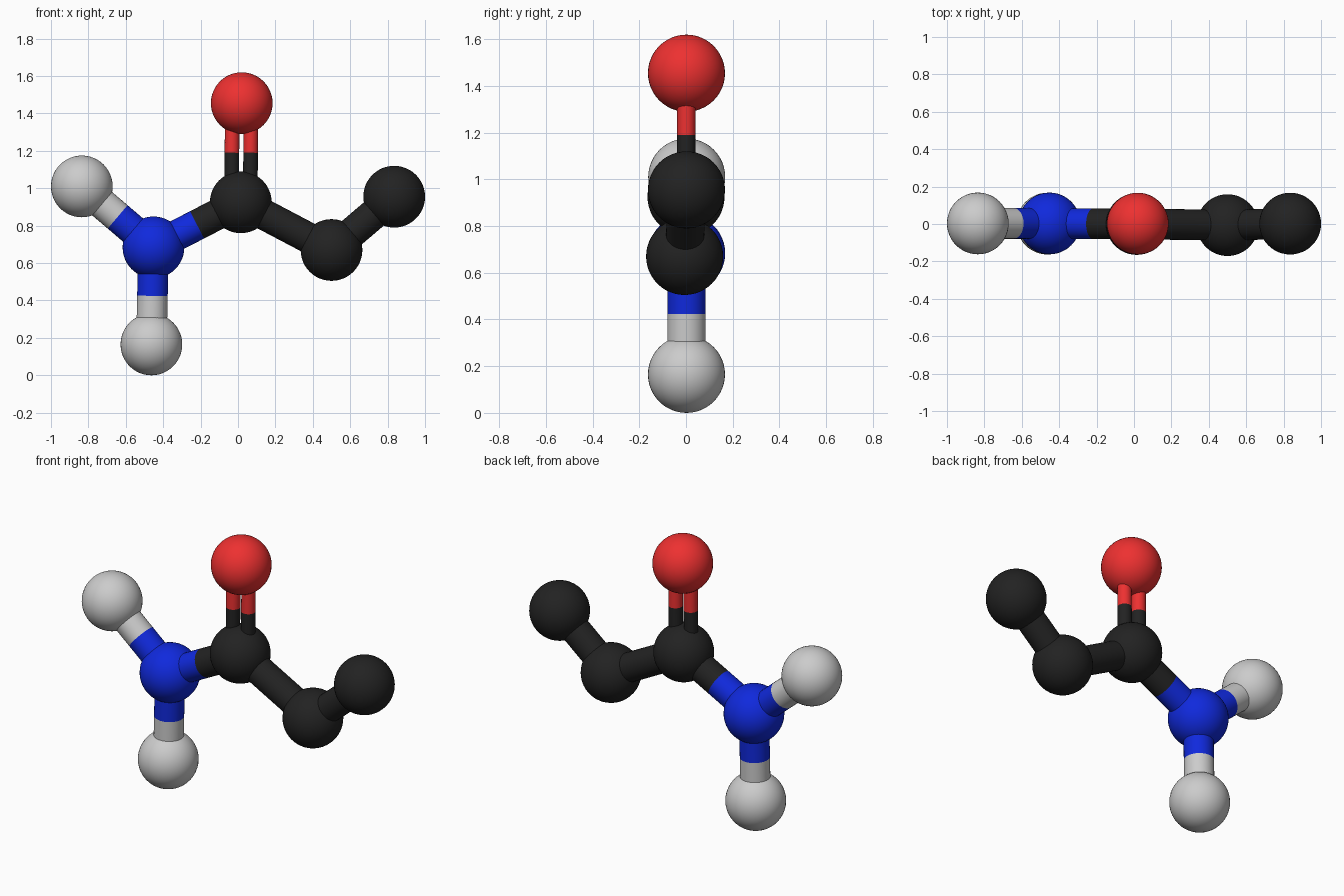
import bpy
from mathutils import Vector

if "Cube" in bpy.data.objects:
    bpy.data.objects.remove(bpy.data.objects["Cube"])

ATOM_R, BOND_R, THIN_R = 0.165, 0.082, 0.039


def material(name, rgb):
    m = bpy.data.materials.new(name)
    m.diffuse_color = (*rgb, 1)
    m.use_nodes = True
    m.node_tree.nodes["Principled BSDF"].inputs["Base Color"].default_value = m.diffuse_color
    return m


MATS = {
    "carbon": material("carbon_black", (0.016, 0.016, 0.016)),
    "oxygen": material("oxygen_red", (0.85, 0.03, 0.03)),
    "nitrogen": material("nitrogen_blue", (0.005, 0.022, 0.72)),
    "hydrogen": None,
}

# atom name: (element, centre)
ATOMS = {
    "oxygen": ("oxygen", Vector((0.02, 0.002, 1.455))),
    "carbonyl_carbon": ("carbon", Vector((0.015, 0.0, 0.925))),
    "nitrogen": ("nitrogen", Vector((-0.452, 0.003, 0.684))),
    "upper_hydrogen": ("hydrogen", Vector((-0.835, 0.003, 1.01))),
    "lower_hydrogen": ("hydrogen", Vector((-0.463, 0.002, 0.165))),
    "middle_carbon": ("carbon", Vector((0.5, -0.006, 0.67))),
    "end_carbon": ("carbon", Vector((0.835, 0.002, 0.955))),
}


def finish(name, element):
    ob = bpy.context.object
    ob.name = name
    bpy.ops.object.shade_smooth_by_angle()
    if MATS[element]:
        ob.data.materials.append(MATS[element])


def rod(name, element, a, b, radius):
    d = b - a
    bpy.ops.mesh.primitive_cylinder_add(
        vertices=32, radius=radius, depth=d.length, location=(a + b) / 2,
        rotation=d.to_track_quat('Z', 'Y').to_euler())
    finish(name, element)


def bond(first, second, radius=BOND_R, shift=0.0, tag=""):
    # each half of a bond takes the colour of its own atom
    off = Vector((shift, 0, 0))
    a, b = ATOMS[first][1] + off, ATOMS[second][1] + off
    mid = (a + b) / 2
    for atom, p in ((first, a), (second, b)):
        rod(f"bond_{first}_to_{second}{tag}_{ATOMS[atom][0]}_half",
            ATOMS[atom][0], p, mid, radius)


# atoms
for name, (element, centre) in ATOMS.items():
    bpy.ops.mesh.primitive_uv_sphere_add(
        segments=48, ring_count=24, radius=ATOM_R, location=centre)
    finish(name + "_atom", element)

# single bonds
for pair in (("carbonyl_carbon", "nitrogen"),
             ("nitrogen", "upper_hydrogen"),
             ("nitrogen", "lower_hydrogen"),
             ("carbonyl_carbon", "middle_carbon"),
             ("middle_carbon", "end_carbon")):
    bond(*pair)

# double bond
for side, tag in ((-1, "_left"), (1, "_right")):
    bond("carbonyl_carbon", "oxygen", THIN_R, side * 0.05, tag)
